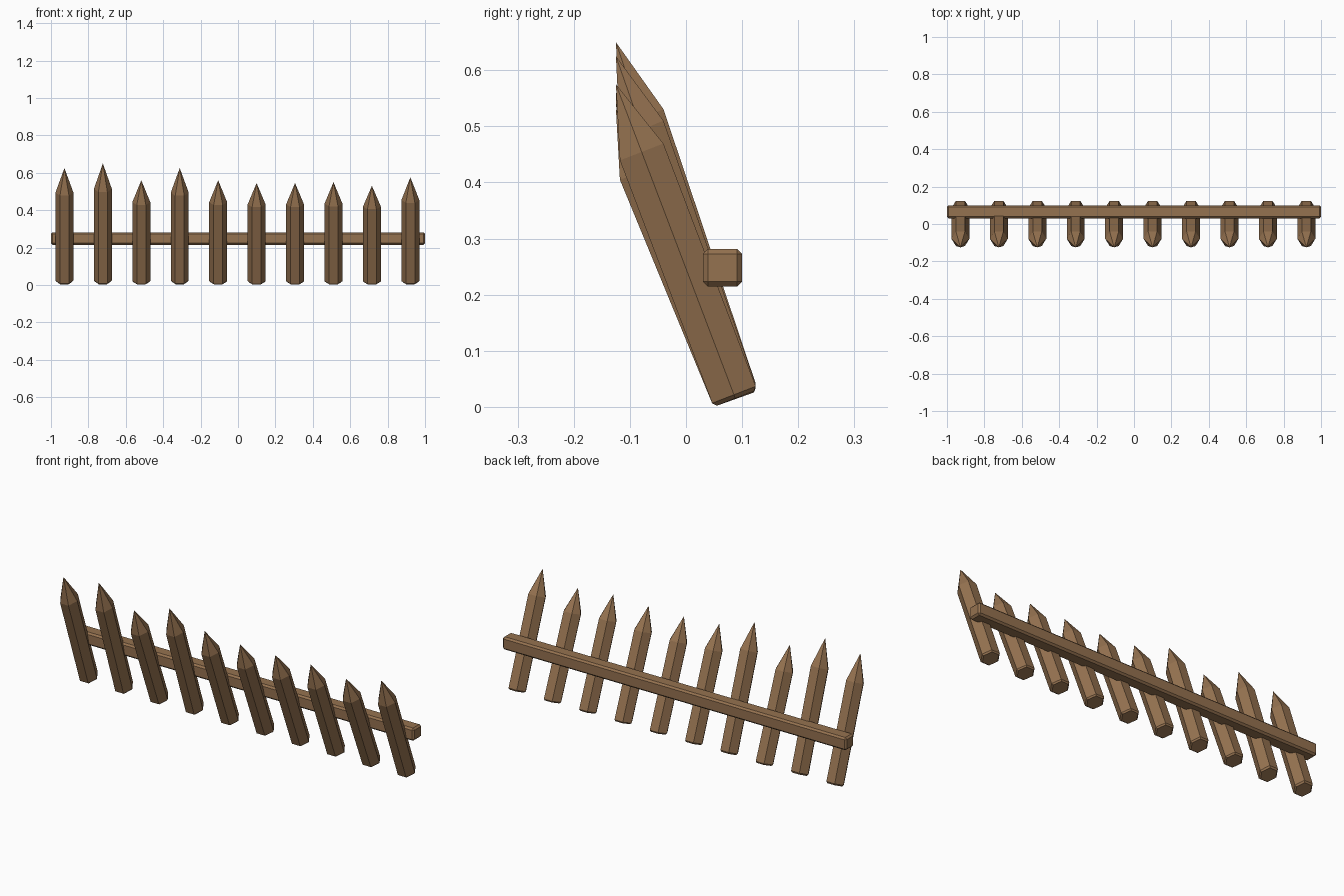
import bpy
import bmesh
from math import cos, sin, pi, radians
from mathutils import Matrix

if "Cube" in bpy.data.objects:
    bpy.data.objects.remove(bpy.data.objects["Cube"], do_unlink=True)

wood = bpy.data.materials.new("brown_wood")
wood.use_nodes = True
WOOD = (0.30, 0.168, 0.08, 1)
wood.diffuse_color = WOOD
shader = wood.node_tree.nodes["Principled BSDF"]
shader.inputs["Base Color"].default_value = WOOD
shader.inputs["Roughness"].default_value = 0.9

SIDES = 6
RADIUS = 0.048
SHOULDER = 0.466
LENGTH = 0.594
CHAMFER = 0.007
LEAN = radians(21)
FOOT_Y, FOOT_Z = 0.088, 0.015
BASE_TIP = FOOT_Z + LENGTH * cos(LEAN)


def finish(bm, name):
    bmesh.ops.recalc_face_normals(bm, faces=bm.faces[:])
    mesh = bpy.data.meshes.new(name)
    bm.to_mesh(mesh)
    bm.free()
    mesh.materials.append(wood)
    obj = bpy.data.objects.new(name, mesh)
    bpy.context.collection.objects.link(obj)
    return obj


def ring(bm, radius, z):
    return [bm.verts.new((radius * cos(2 * pi * i / SIDES),
                          radius * sin(2 * pi * i / SIDES), z))
            for i in range(SIDES)]


def stake(name, x, tip_z):
    """Six-sided pointed stake, leaning forward and stretched to its height."""
    bm = bmesh.new()
    rings = [ring(bm, RADIUS - CHAMFER, 0), ring(bm, RADIUS, CHAMFER),
             ring(bm, RADIUS, SHOULDER)]
    tip = bm.verts.new((0, 0, LENGTH))
    bm.faces.new(rings[0])
    for i in range(SIDES):
        j = (i + 1) % SIDES
        for low, high in zip(rings, rings[1:]):
            bm.faces.new((low[i], low[j], high[j], high[i]))
        bm.faces.new((rings[-1][i], rings[-1][j], tip))
    stretch = Matrix.Diagonal((1, 1, tip_z / BASE_TIP, 1))
    place = Matrix.Translation((x, FOOT_Y, FOOT_Z)) @ Matrix.Rotation(LEAN, 4, 'X')
    bm.transform(stretch @ place)
    return finish(bm, name)


# Row of stakes with varied heights
tips = [0.625, 0.65, 0.56, 0.625, 0.56, 0.545, 0.545, 0.55, 0.53, 0.575]
for n, tip_z in enumerate(tips):
    stake(f"stake_{n + 1}", -0.928 + 0.2055 * n, tip_z)

# Chamfered rail behind the stakes
bm = bmesh.new()
bmesh.ops.create_cube(bm, size=1)
bm.transform(Matrix.Translation((0, 0.065, 0.248)) @ Matrix.Diagonal((2, 0.07, 0.067, 1)))
bmesh.ops.bevel(bm, geom=bm.edges[:], offset=0.009, segments=1, affect='EDGES')
finish(bm, "rail")
